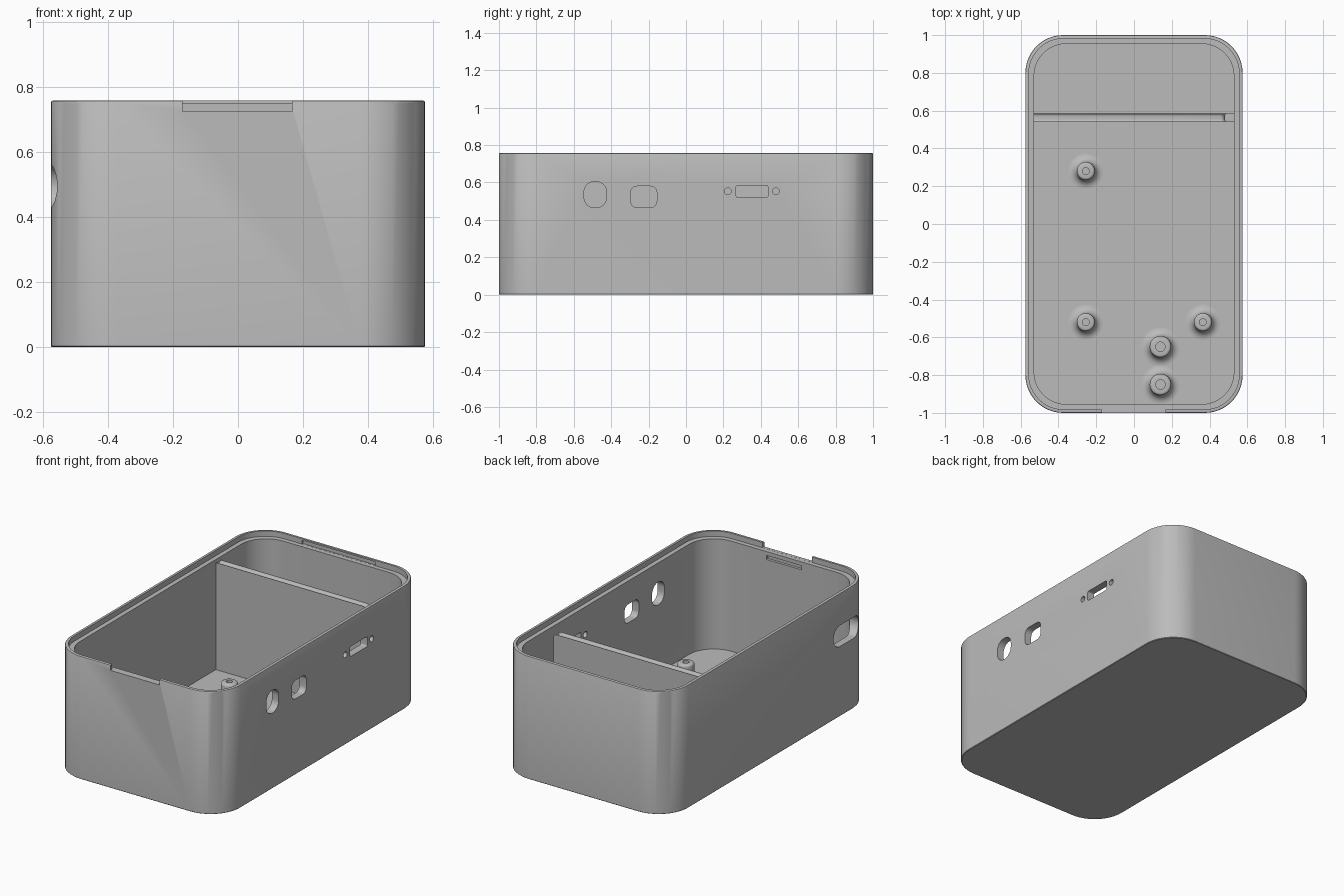
import bpy, bmesh, math
from mathutils import Vector

cube = bpy.data.objects.get("Cube")
if cube:
    bpy.data.objects.remove(cube)

grey = bpy.data.materials.new("light_grey_plastic")
grey.use_nodes = True
COLOR = (0.5, 0.5, 0.5, 1)
grey.diffuse_color = COLOR
grey.node_tree.nodes["Principled BSDF"].inputs["Base Color"].default_value = COLOR

WALL_X, WALL_Y, TOP, FLOOR, SHELF = 0.575, 1.0, 0.757, 0.045, 0.724


def rounded_rect(hw, hh, r, n=10):
    """Outline points of a rounded rectangle, counter-clockwise."""
    pts = []
    for k, (sx, sy) in enumerate(((1, 1), (-1, 1), (-1, -1), (1, -1))):
        for i in range(n + 1):
            a = math.pi / 2 * (k + i / n)
            pts.append((sx * (hw - r) + r * math.cos(a), sy * (hh - r) + r * math.sin(a)))
    return pts


def loft(name, rings):
    """Closed solid from a stack of equally sized rings of 3D points."""
    bm = bmesh.new()
    loops = [[bm.verts.new(p) for p in ring] for ring in rings]
    count = len(loops[0])
    for a, b in zip(loops, loops[1:]):
        for i in range(count):
            j = (i + 1) % count
            bm.faces.new((a[i], a[j], b[j], b[i]))
    bm.faces.new(loops[0][::-1])
    bm.faces.new(loops[-1])
    bmesh.ops.recalc_face_normals(bm, faces=bm.faces)
    mesh = bpy.data.meshes.new(name)
    bm.to_mesh(mesh)
    bm.free()
    mesh.materials.append(grey)
    obj = bpy.data.objects.new(name, mesh)
    bpy.context.collection.objects.link(obj)
    return obj


def side_cutter(x0, x1, y, z, hw, hh, r):
    """Rounded prism running along x."""
    outline = rounded_rect(hw, hh, r, 8)
    return loft("cutter", [[(x, y + u, z + v) for u, v in outline] for x in (x0, x1)])


def block_cutter(x, y, z):
    """Box given by its x, y and z ranges."""
    return loft("cutter", [[(x[0], y[0], h), (x[1], y[0], h), (x[1], y[1], h), (x[0], y[1], h)] for h in z])


def cut(target, cutters):
    bpy.context.view_layer.objects.active = target
    for c in cutters:
        c.hide_render = True
        mod = target.modifiers.new("opening", 'BOOLEAN')
        mod.operation, mod.solver, mod.object = 'DIFFERENCE', 'EXACT', c
        bpy.ops.object.modifier_apply(modifier=mod.name)
        bpy.data.objects.remove(c)


def smooth(obj):
    bpy.ops.object.select_all(action='DESELECT')
    obj.select_set(True)
    bpy.context.view_layer.objects.active = obj
    bpy.ops.object.shade_smooth_by_angle(angle=math.radians(30))


# Case shell: outside wall, rim, recessed lip, shelf, inside wall and floor
profile = [(0, 0.003, 0.2), (0.003, 0, 0.2), (TOP - 0.005, 0, 0.2), (TOP - 0.0015, 0.0015, 0.2),
           (TOP, 0.005, 0.2), (TOP, 0.018, 0.185), (SHELF, 0.018, 0.185),
           (SHELF, 0.046, 0.17), (FLOOR, 0.046, 0.17)]
shell = loft("case_shell", [[(x, y, z) for x, y in rounded_rect(WALL_X - o, WALL_Y - o, r, 12)]
                            for z, o, r in profile])

# Openings in the walls
cut(shell, [
    side_cutter(0.45, 0.7, -0.485, 0.535, 0.06, 0.07, 0.056),   # round port
    side_cutter(0.45, 0.7, -0.226, 0.523, 0.07, 0.057, 0.035),  # rounded port
    side_cutter(0.45, 0.7, 0.353, 0.553, 0.085, 0.031, 0.008),  # connector slot
    side_cutter(0.45, 0.7, 0.224, 0.553, 0.018, 0.018, 0.0179),  # screw holes
    side_cutter(0.45, 0.7, 0.48, 0.553, 0.018, 0.018, 0.0179),
    side_cutter(-0.7, -0.45, -0.75, 0.495, 0.135, 0.065, 0.0645),  # cable slot
    block_cutter((-0.17, 0.166), (-1.1, -0.97), (SHELF + 0.0005, 0.9)),  # lid notch
    block_cutter((-0.12, 0.12), (-0.97, -0.9), (0.675, 0.7)),  # front catch groove
    block_cutter((-0.25, 0.25), (0.9, 0.99), (SHELF + 0.0005, 0.748)),  # rear catch groove
])
smooth(shell)

# Partition wall with rounded top edges and a lowered end
TOP_Z, END_Z, RAD = 0.705, 0.5, 0.014


def partition_outline(inset):
    top, end = TOP_Z - inset, 0.495 - inset
    pts = [(-0.531, 0.04), (0.531, 0.04), (0.531, END_Z), (end, END_Z)]
    for i in range(7):
        a = math.pi / 2 * i / 6
        pts.append((end - 0.025 * (1 - math.cos(a)), top - 0.025 * (1 - math.sin(a))))
    return pts + [(-0.531, top)]


steps = [math.pi / 2 * i / 5 for i in range(6)]
front = [(0.54 + RAD * (1 - math.sin(a)), RAD * (1 - math.cos(a))) for a in reversed(steps)]
back = [(0.585 - RAD * (1 - math.sin(a)), RAD * (1 - math.cos(a))) for a in steps]
# The edge rounding runs from a full inset on each face to none in the middle
sections = [(y, RAD - o) for y, o in front] + [(y, RAD - o) for y, o in reversed(back)]
sections.sort()
partition = loft("partition_wall", [[(x, y, z) for x, z in partition_outline(o)] for y, o in sections])
smooth(partition)


# Screw posts with flared feet, rounded tops and pilot holes
def screw_post(name, x, y, radius, hole, height=0.145):
    foot = 0.045
    rings = [(radius + foot, FLOOR - 0.01)]
    for i in range(8):
        a = math.pi / 2 * i / 7
        rings.append((radius + foot * (1 - math.sin(a)), FLOOR + foot * (1 - math.cos(a))))
    for i in range(5):
        a = math.pi / 2 * i / 4
        rings.append((radius - 0.014 * (1 - math.cos(a)), height - 0.014 * (1 - math.sin(a))))
    rings += [(hole, height), (hole, FLOOR + 0.01)]
    angles = [math.tau * i / 32 for i in range(32)]
    post = loft(name, [[(x + r * math.cos(a), y + r * math.sin(a), z) for a in angles] for r, z in rings])
    smooth(post)


for i, (x, y) in enumerate(((-0.255, 0.28), (-0.255, -0.52), (0.365, -0.52))):
    screw_post(f"board_post_{i + 1}", x, y, 0.048, 0.018)
for i, y in enumerate((-0.65, -0.85)):
    screw_post(f"module_post_{i + 1}", 0.14, y, 0.057, 0.025)
